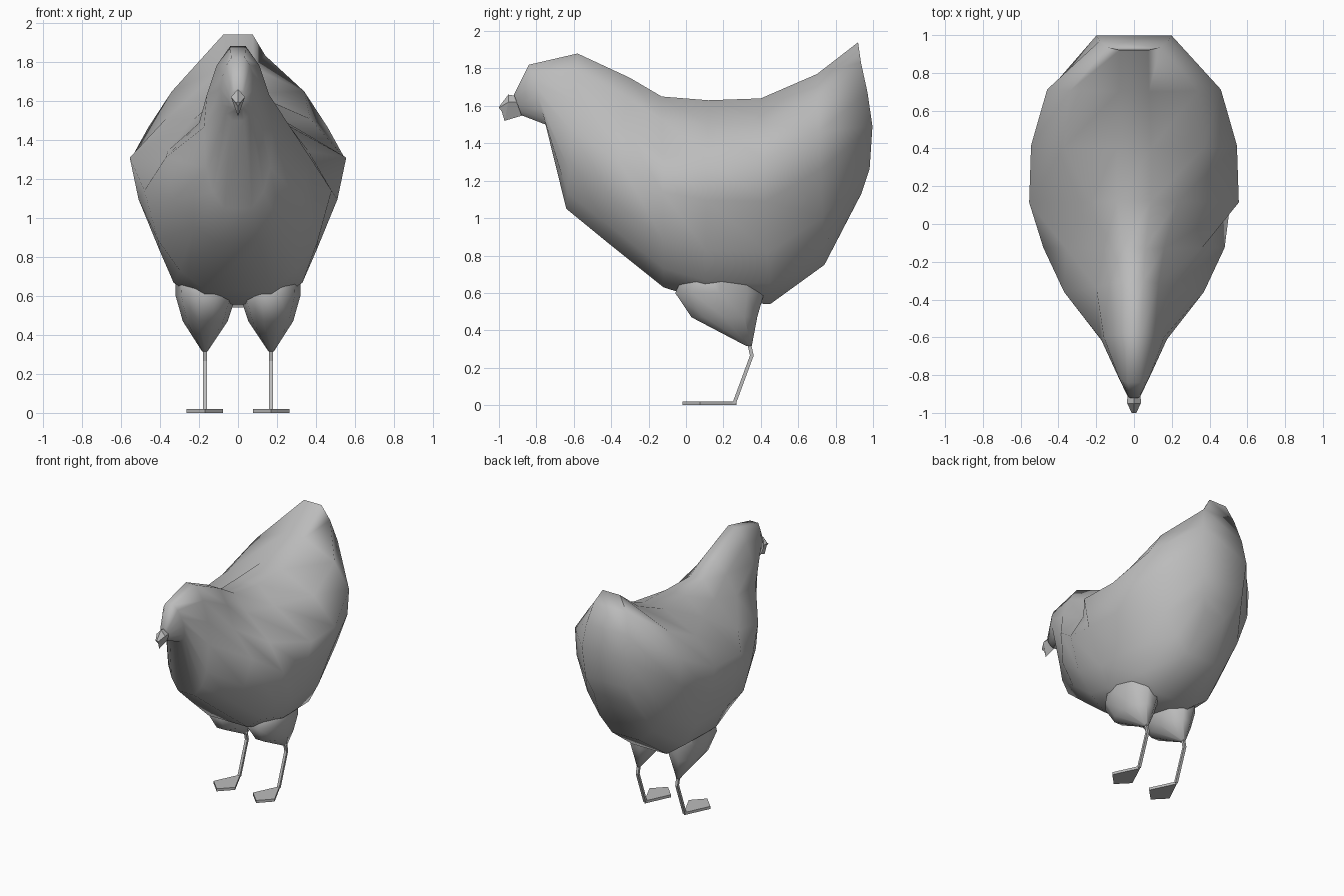
import bpy, bmesh, math

cube = bpy.data.objects.get("Cube")
if cube:
    bpy.data.objects.remove(cube, do_unlink=True)

grey = bpy.data.materials.new("plain grey")
grey.diffuse_color = (0.5, 0.5, 0.5, 1)
grey.use_nodes = True
grey.node_tree.nodes["Principled BSDF"].inputs["Base Color"].default_value = (0.5, 0.5, 0.5, 1)


def loft(name, rings, smooth=0):
    """Skin closed rings of equal length and cap both ends with strips of quads."""
    bm = bmesh.new()
    loops = [[bm.verts.new(p) for p in ring] for ring in rings]
    n = len(loops[0])
    for a, b in zip(loops, loops[1:]):
        for i in range(n):
            j = (i + 1) % n
            bm.faces.new((a[i], a[j], b[j], b[i]))
    for cap in (loops[0], loops[-1]):
        for i in range(n // 2 - 1):
            bm.faces.new((cap[i], cap[i + 1], cap[-i - 2], cap[-i - 1]))
    bmesh.ops.recalc_face_normals(bm, faces=bm.faces[:])
    mesh = bpy.data.meshes.new(name)
    bm.to_mesh(mesh)
    bm.free()
    mesh.materials.append(grey)
    obj = bpy.data.objects.new(name, mesh)
    bpy.context.collection.objects.link(obj)
    if smooth:
        bpy.ops.object.select_all(action="DESELECT")
        obj.select_set(True)
        bpy.context.view_layer.objects.active = obj
        bpy.ops.object.shade_smooth_by_angle(angle=math.radians(smooth))
    return obj


# Body: each section runs from a top point to a bottom point,
# with half widths at fixed fractions of the way down
STEPS = (0, 0.12, 0.3, 0.5, 0.75, 0.9, 1)


def section(top, bottom, widths, bow=0):
    side = []
    for t, w in zip(STEPS, widths):
        y = top[0] + (bottom[0] - top[0]) * t + bow * 4 * t ** 1.5 * (1 - t)
        side.append((w, y, top[1] + (bottom[1] - top[1]) * t))
    return side + [(-x, y, z) for x, y, z in reversed(side)]


loft("body", [
    section((-0.92, 1.66), (-0.88, 1.55), (0.02, 0.03, 0.035, 0.04, 0.035, 0.025, 0.012)),
    section((-0.84, 1.82), (-0.75, 1.50), (0.035, 0.06, 0.08, 0.09, 0.08, 0.06, 0.03)),
    section((-0.58, 1.88), (-0.64, 1.05), (0.04, 0.11, 0.16, 0.175, 0.165, 0.13, 0.07)),
    section((-0.30, 1.75), (-0.42, 0.87), (0.05, 0.13, 0.20, 0.37, 0.33, 0.22, 0.11)),
    section((-0.13, 1.65), (-0.12, 0.63), (0.06, 0.16, 0.36, 0.48, 0.41, 0.30, 0.17)),
    section((0.12, 1.63), (0.10, 0.56), (0.09, 0.23, 0.555, 0.51, 0.40, 0.33, 0.17)),
    section((0.40, 1.64), (0.45, 0.54), (0.09, 0.37, 0.545, 0.50, 0.39, 0.30, 0.15)),
    section((0.70, 1.77), (0.74, 0.75), (0.08, 0.34, 0.46, 0.44, 0.34, 0.23, 0.12)),
    section((0.92, 1.94), (0.89, 1.04), (0.075, 0.14, 0.18, 0.20, 0.18, 0.14, 0.09), 0.13),
], 80)

# Beak: diamond sections narrowing to a blunt tip
loft("beak", [
    [(0, yt, zt), (w, ys, zs), (0, yb, zb), (-w, ys, zs)]
    for w, yt, zt, ys, zs, yb, zb in (
        (0.035, -0.85, 1.645, -0.86, 1.62, -0.87, 1.55),
        (0.036, -0.95, 1.66, -0.95, 1.62, -0.97, 1.52),
        (0.012, -1.0, 1.595, -1.0, 1.59, -0.985, 1.57))
])


def oval(z, cx, cy, rx, ry, n=10):
    return [(cx + rx * math.cos(2 * math.pi * i / n), cy + ry * math.sin(2 * math.pi * i / n), z)
            for i in range(n)]


def bar(x, y, z, r=0.01):
    return [(x - r, y - r, z), (x + r, y - r, z), (x + r, y + r, z), (x - r, y + r, z)]


for side, s in (("left", 1), ("right", -1)):
    x = 0.17 * s
    # Thigh tapering to the top of the shank
    loft(side + "_thigh", [
        oval(0.74, 0.19 * s, 0.20, 0.13, 0.20),
        oval(0.60, 0.165 * s, 0.18, 0.155, 0.25),
        oval(0.47, 0.168 * s, 0.205, 0.115, 0.185),
        oval(0.315, x, 0.338, 0.014, 0.014),
    ], 80)
    # Thin bent shank
    loft(side + "_shank", [bar(x, 0.335, 0.34), bar(x, 0.352, 0.265), bar(x, 0.258, 0.01)])
    # Flat kite-shaped foot
    kite = ((0, 0.27), (0.093, 0.075), (0, -0.02), (-0.093, 0.075))
    loft(side + "_foot", [[(x + px, py, z) for px, py in kite] for z in (0, 0.02)])
